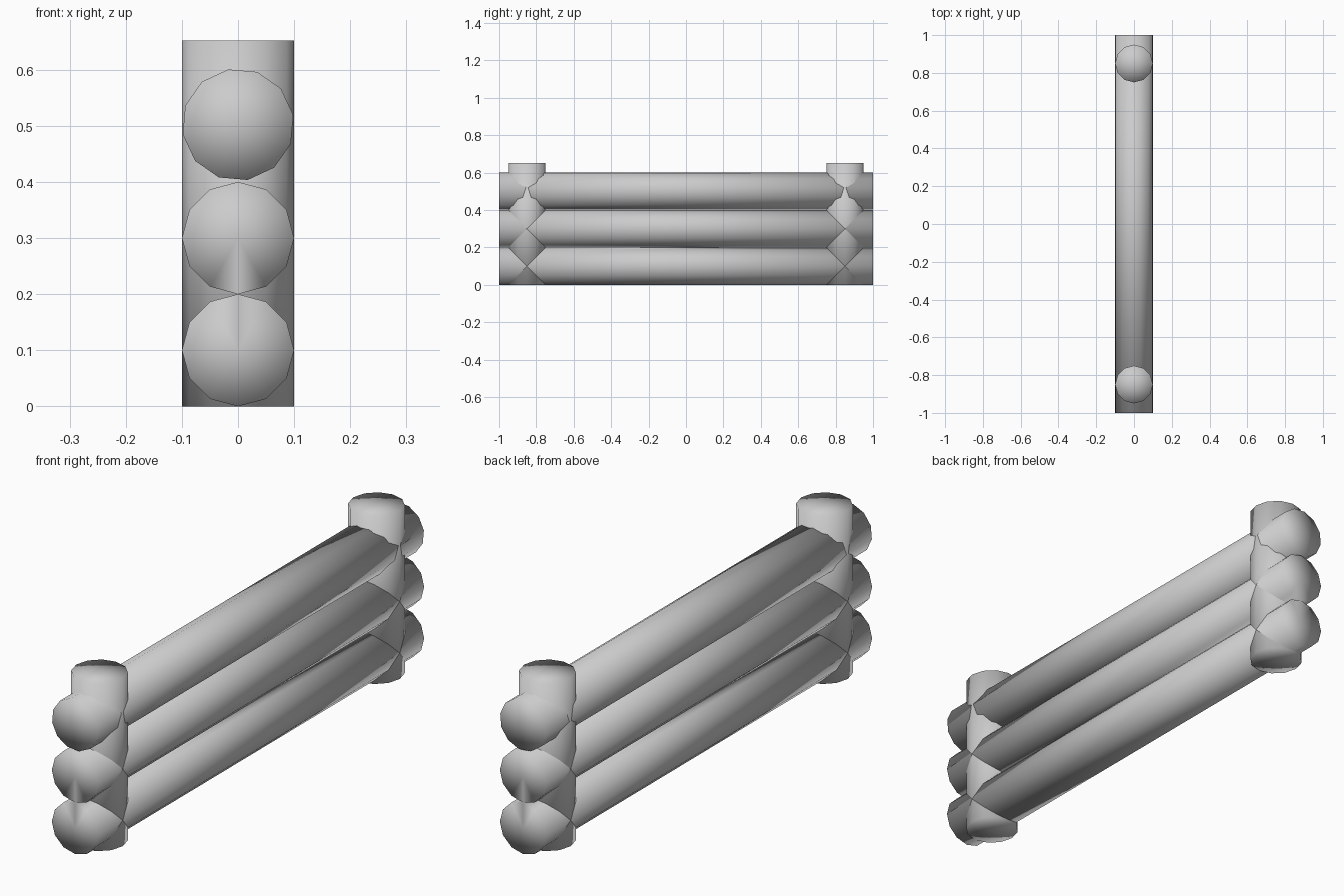
import bpy, bmesh
from math import radians
from mathutils import Matrix

if "Cube" in bpy.data.objects:
    bpy.data.objects.remove(bpy.data.objects["Cube"])

R = 0.1      # log radius
SIDES = 12


def add_log(bm, length, matrix):
    bmesh.ops.create_cone(bm, cap_ends=True, cap_tris=True, segments=SIDES,
                          radius1=R, radius2=R, depth=length, matrix=matrix)


def finish(bm, name):
    bmesh.ops.remove_doubles(bm, verts=bm.verts, dist=0.0005)
    for f in bm.faces:
        f.smooth = True
    me = bpy.data.meshes.new(name)
    bm.to_mesh(me)
    bm.free()
    ob = bpy.data.objects.new(name, me)
    bpy.context.collection.objects.link(ob)


lay = Matrix.Rotation(radians(90), 4, 'X')

# two lower rails, touching and welded along their shared edge
bm = bmesh.new()
for z in (0.1, 0.3):
    add_log(bm, 2.0, Matrix.Translation((0, 0, z)) @ lay)
finish(bm, "lower_rails")

# top rail, rolled slightly around its axis
bm = bmesh.new()
add_log(bm, 2.0, Matrix.Translation((0, 0, 0.502))
        @ Matrix.Rotation(radians(-10), 4, 'Y') @ lay)
finish(bm, "top_rail")

# upright posts near both ends
for name, y in (("front_post", -0.85), ("back_post", 0.85)):
    bm = bmesh.new()
    add_log(bm, 0.652, Matrix.Translation((0, y, 0.326)))
    finish(bm, name)
